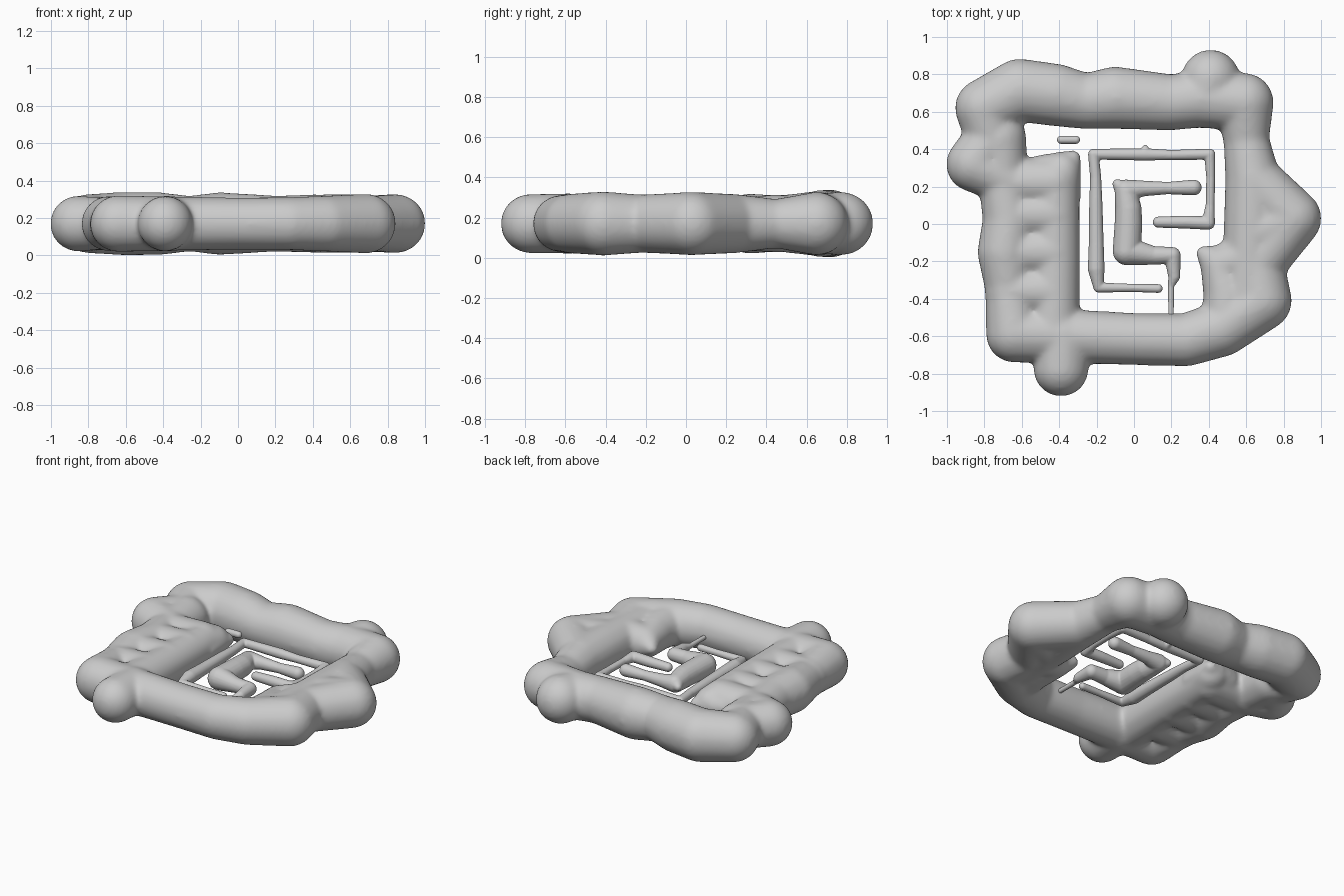
import bpy, bmesh
from mathutils import Matrix

Z = 0.17  # mid-plane of all walls


def add_capsule(target, a, b):
    """Tapered round bar between two (x, y, r) or (x, y, r, z) balls."""
    bm = bmesh.new()
    for p in (a, b):
        z = p[3] if len(p) > 3 else Z
        bmesh.ops.create_icosphere(bm, subdivisions=3, radius=p[2],
                                   matrix=Matrix.Translation((p[0], p[1], z)))
    bmesh.ops.delete(bm, geom=bm.faces[:], context='EDGES_FACES')
    bmesh.ops.convex_hull(bm, input=bm.verts[:])
    bmesh.ops.delete(bm, geom=[v for v in bm.verts if not v.link_faces], context='VERTS')
    bmesh.ops.recalc_face_normals(bm, faces=bm.faces[:])
    tmp = bpy.data.meshes.new("tmp")
    bm.to_mesh(tmp)
    target.from_mesh(tmp)
    bm.free()
    bpy.data.meshes.remove(tmp)


def blob_wall(name, paths, voxel, smooth):
    """Melt chains of capsules into one soft surface."""
    bm = bmesh.new()
    for path in paths:
        for a, b in zip(path, path[1:]):
            add_capsule(bm, a, b)
    me = bpy.data.meshes.new(name)
    bm.to_mesh(me)
    bm.free()
    ob = bpy.data.objects.new(name, me)
    bpy.context.collection.objects.link(ob)
    bpy.context.view_layer.objects.active = ob
    rm = ob.modifiers.new("melt", 'REMESH')
    rm.mode = 'VOXEL'
    rm.voxel_size = voxel
    rm.use_smooth_shade = True
    sm = ob.modifiers.new("soften", 'SMOOTH')
    sm.factor = 0.5
    sm.iterations = smooth
    for m in ("melt", "soften"):
        bpy.ops.object.modifier_apply(modifier=m)
    for p in ob.data.polygons:
        p.use_smooth = True
    return ob


# Thick outer ring, clockwise from the left bulge
ring = [
    (-0.855, 0.32, .150), (-0.76, 0.46, .140), (-0.80, 0.62, .158), (-0.61, 0.715, .170),
    (-0.42, 0.69, .168), (-0.26, 0.655, .148), (-0.10, 0.675, .168), (0.20, 0.65, .150),
    (0.36, 0.67, .155), (0.59, 0.65, .158), (0.60, 0.45, .122), (0.635, 0.24, .148),
    (0.845, 0.03, .158), (0.66, -0.22, .145), (0.685, -0.41, .160), (0.47, -0.56, .150),
    (0.28, -0.62, .142), (0.0, -0.615, .140), (-0.36, -0.60, .145), (-0.64, -0.59, .152)]
ring_bumps = [
    [(0.38, 0.66, .15), (0.41, 0.775, .158)],
    [(-0.38, -0.60, .15), (-0.39, -0.775, .148)],
]
# Broad left side: outer and inner columns joined by cross ridges
left = [
    [(-0.64, -0.59, .152), (-0.67, -0.35, .125), (-0.69, -0.15, .148), (-0.67, 0.02, .140),
     (-0.70, 0.22, .130), (-0.72, 0.46, .145)],
    [(-0.43, -0.55, .140), (-0.42, -0.20, .132), (-0.42, 0.20, .130), (-0.39, 0.28, .108)],
    [(-0.855, 0.32, .150), (-0.68, 0.24, .135)],
]
for y in (-0.36, -0.15, 0.05, 0.22):
    left.append([(-0.67, y, .13), (-0.43, y, .137)])
# Small square shoulders on inner corners
left += [[(-0.50, 0.28, .09), (-0.325, 0.355, .042)], [(-0.325, 0.355, .042), (-0.33, 0.15, .05)]]
# Broad right side running inward to a corner
right = [
    [(0.635, 0.24, .148), (0.63, 0.02, .150), (0.62, -0.20, .145), (0.60, -0.42, .14)],
    [(0.845, 0.03, .158), (0.66, -0.05, .15)],
    [(0.62, -0.18, .145), (0.46, -0.22, .105), (0.37, -0.155, .040)],
    [(0.46, -0.22, .105), (0.50, -0.38, .13), (0.50, -0.52, .14)],
]
blob_wall("outer_wall", [ring] + ring_bumps + left + right, 0.012, 22)

# Thin hooked wall that frames the middle
hook = [
    (0.13, -0.345, .024), (0.0, -0.342, .022), (-0.19, -0.34, .027), (-0.202, -0.24, .045),
    (-0.202, -0.10, .040), (-0.204, 0.10, .036), (-0.205, 0.25, .030), (-0.217, 0.373, .029),
    (0.06, 0.372, .033), (0.20, 0.369, .027), (0.405, 0.373, .030), (0.41, 0.25, .024),
    (0.407, 0.10, .024), (0.397, 0.005, .036), (0.28, 0.01, .035), (0.13, 0.01, .030)]
hook_nub = [(0.06, 0.38, .03), (0.06, 0.408, .016)]
blob_wall("hook_wall", [hook, hook_nub], 0.006, 4)

# Inner bent wall with a thin stem reaching the outer ring
bent = [
    (0.32, 0.195, .042), (0.18, 0.192, .033), (0.05, 0.190, .042), (-0.045, 0.180, .058),
    (-0.03, 0.08, .071), (-0.03, 0.0, .074), (-0.038, -0.145, .076), (0.10, -0.168, .050),
    (0.205, -0.168, .045), (0.215, -0.28, .032), (0.198, -0.33, .017), (0.198, -0.50, .015)]
bent_corner = [(-0.09, 0.215, .025), (-0.04, 0.17, .06)]
blob_wall("bent_wall", [bent, bent_corner], 0.006, 4)

# Loose sliver near the upper left gap
blob_wall("loose_sliver", [[(-0.39, 0.45, .022), (-0.31, 0.45, .022)]], 0.005, 3)
